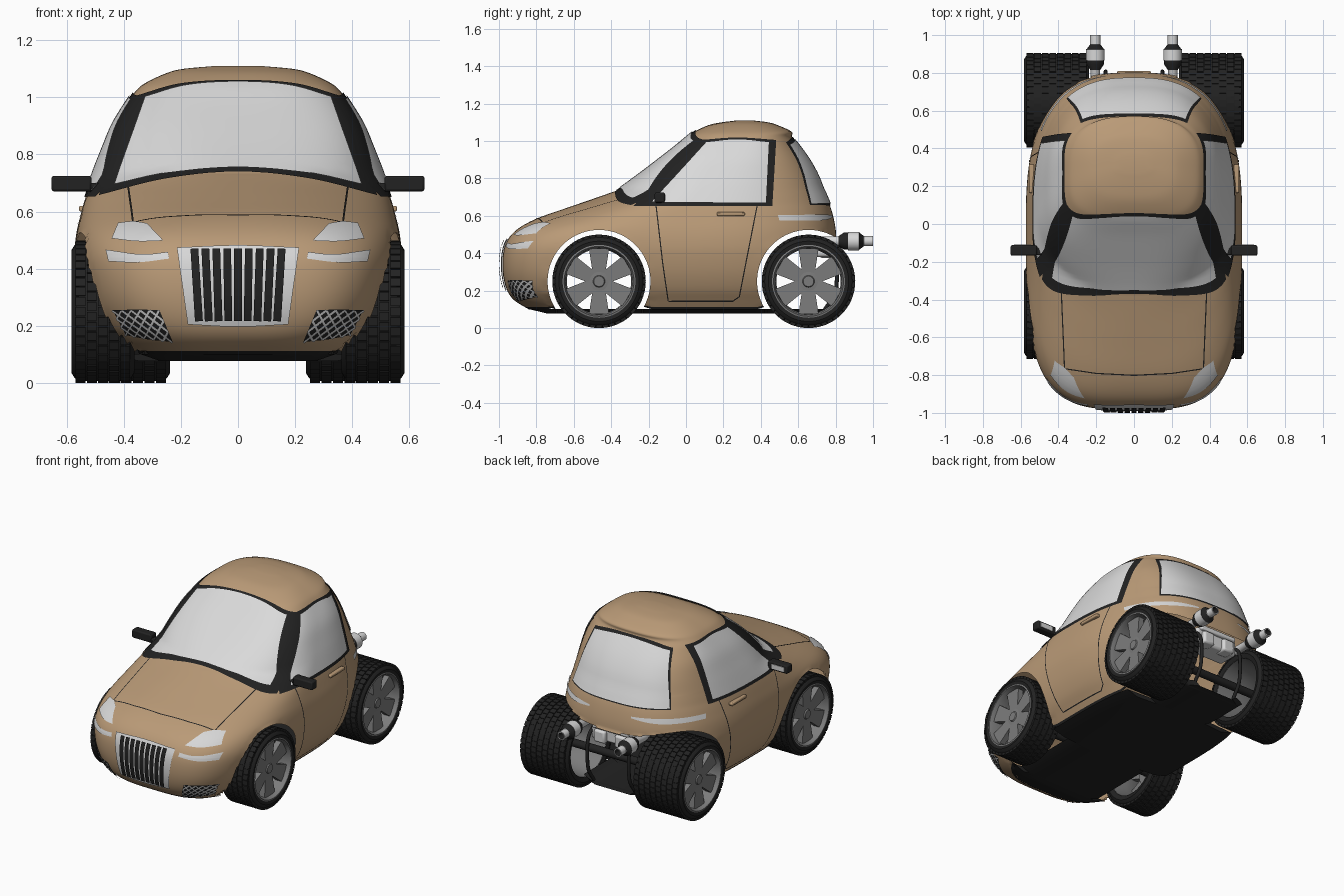
import bpy, bmesh, math
from mathutils import Vector
from mathutils.bvhtree import BVHTree

if "Cube" in bpy.data.objects:
    bpy.data.objects.remove(bpy.data.objects["Cube"])


def material(name, *rgb):
    m = bpy.data.materials.new(name)
    m.diffuse_color = (*rgb, 1)
    m.use_nodes = True
    m.node_tree.nodes["Principled BSDF"].inputs["Base Color"].default_value = m.diffuse_color
    return m


TAN = material("tan paint", .49, .325, .185)
BLACK = material("black trim", .016, .016, .016)
RUBBER = material("tyre rubber", .016, .016, .016)
GLASS = material("pale glass", .70, .70, .70)
SILVER = material("silver", .68, .68, .68)
GREY = material("wheel grey", .20, .20, .20)


def mk(name, verts, faces, mats, face_mats=None, smooth=35, bevel=0):
    me = bpy.data.meshes.new(name)
    me.from_pydata([tuple(v) for v in verts], [], faces)
    for m in mats:
        me.materials.append(m)
    for i, p in enumerate(me.polygons):
        p.use_smooth = smooth > 0
        if face_mats:
            p.material_index = face_mats[i]
    if smooth:
        me.set_sharp_from_angle(angle=math.radians(smooth))
    ob = bpy.data.objects.new(name, me)
    bpy.context.collection.objects.link(ob)
    if bevel:
        b = ob.modifiers.new("bevel", 'BEVEL')
        b.width, b.segments = bevel, 2
    return ob


BOX_FACES = [(0, 1, 3, 2), (4, 6, 7, 5), (0, 4, 5, 1), (2, 3, 7, 6), (0, 2, 6, 4), (1, 5, 7, 3)]


def box(name, c, s, mat, bevel=.006):
    v = [(c[0] + i * s[0] / 2, c[1] + j * s[1] / 2, c[2] + k * s[2] / 2)
         for i in (-1, 1) for j in (-1, 1) for k in (-1, 1)]
    return mk(name, v, BOX_FACES, [mat], bevel=bevel)


def cr(pts, n):
    """n+1 Catmull-Rom samples through the points"""
    out, m = [], len(pts) - 1
    for i in range(n + 1):
        t = i * m / n
        k = min(int(t + 1e-9), m - 1)
        t -= k
        b, c = pts[k], pts[k + 1]
        a = pts[k - 1] if k else [2 * p - q for p, q in zip(b, c)]
        d = pts[k + 2] if k + 2 <= m else [2 * q - p for p, q in zip(b, c)]
        out.append([.5 * (2 * q + (r - p) * t + (2 * p - 5 * q + 4 * r - s) * t * t
                          + (3 * q - p - 3 * r + s) * t ** 3) for p, q, r, s in zip(a, b, c, d)])
    return out


# Body shell: stacked plan rings (height, front y, rear y, half width, front squareness)
RINGS = [(.10, -.84, .78, .44, 3.2), (.15, -.92, .80, .475, 3.4), (.21, -.96, .81, .515, 3.6),
         (.30, -.98, .82, .55, 3.7), (.40, -.978, .815, .57, 3.7), (.47, -.955, .805, .572, 3.6),
         (.53, -.90, .80, .565, 3.3), (.585, -.80, .79, .552, 2.8), (.64, -.645, .775, .537, 2.4),
         (.69, -.50, .755, .52, 2.1), (.725, -.40, .74, .507, 2.1), (.745, -.355, .73, .50, 2.2),
         (.82, -.25, .70, .47, 2.7), (.90, -.145, .655, .437, 3.2), (.97, -.055, .605, .395, 3.6),
         (1.02, .005, .567, .36, 3.6), (1.05, .045, .565, .325, 3.4), (1.085, .12, .49, .25, 3),
         (1.10, .19, .44, .19, 2.6), (1.11, .27, .36, .08, 2.2)]
COLS, verts, faces = 240, [], []
rows = cr(RINGS, 76)
for z, yf, yr, w, nf in rows:
    c = .3 * min(max((z - .66) / .34, 0), 1)
    for i in range(COLS):
        a = 2 * math.pi * i / COLS
        s, k = math.sin(a), math.cos(a)
        n, b = (nf, c - yf) if k > 0 else (2.7, yr - c)
        r = (abs(s) ** n + abs(k) ** n) ** (-1 / n)
        verts.append((w * r * s, c - b * r * k, z))
for j in range(len(rows) - 1):
    for i in range(COLS):
        p, q = j * COLS + i, j * COLS + (i + 1) % COLS
        faces.append((p, q, q + COLS, p + COLS))
faces.append(tuple(range(len(verts) - COLS, len(verts))))
bvh = BVHTree.FromPolygons(verts, faces)
# the lowest band is black sill trim
body = mk("body_shell", verts, faces, [TAN, BLACK], [1 if i < COLS else 0 for i in range(len(faces))], 50)

# Open wheel arches: remove the shell inside each circle and tidy its rim
WHEELS, ARCH = ((-.465, .22), (.655, .345)), .275
bm = bmesh.new()
bm.from_mesh(body.data)
for yc, _ in WHEELS:
    dist = lambda v: math.hypot(v.co.y - yc, v.co.z - .25)
    bmesh.ops.delete(bm, geom=[v for v in bm.verts if dist(v) < ARCH - .01], context='VERTS')
    for v in bm.verts:
        d = dist(v)
        if v.is_boundary and d < ARCH + .03:
            v.co.y = yc + (v.co.y - yc) * ARCH / d
            v.co.z = .25 + (v.co.z - .25) * ARCH / d
bm.to_mesh(body.data)
bm.free()

VIEWS = {'front': (lambda u, v: Vector((u, -3, v)), Vector((0, 1, 0))),
         'back': (lambda u, v: Vector((u, 3, v)), Vector((0, -1, 0))),
         'side': (lambda u, v: Vector((3, u, v)), Vector((-1, 0, 0))),
         'top': (lambda u, v: Vector((u, v, 3)), Vector((0, 0, -1)))}


def patch(name, view, lo, hi, mat, off, nu=28, nv=12, both=False):
    """thin plate between two 2D curves, laid onto the body along a view direction"""
    start, ray = VIEWS[view]
    grid = []
    for p, q in zip(cr(lo, nu), cr(hi, nu)):
        for j in range(nv + 1):
            t = j / nv
            o = start(p[0] + (q[0] - p[0]) * t, p[1] + (q[1] - p[1]) * t)
            loc, nor, _, _ = bvh.ray_cast(o, ray)
            if loc is None:
                loc, nor, _, _ = bvh.find_nearest(o + ray * 2.5)
            grid.append(loc + nor * (off if nor.dot(ray) < 0 else -off))
    quads = [(i * (nv + 1) + j, (i + 1) * (nv + 1) + j, (i + 1) * (nv + 1) + j + 1, i * (nv + 1) + j + 1)
             for i in range(nu) for j in range(nv)]
    m = len(quads) // 2
    a, b, d = [grid[k] for k in (quads[m][0], quads[m][1], quads[m][3])]
    if (b - a).cross(d - a).dot(ray) > 0:
        quads = [f[::-1] for f in quads]
    mk(name, grid, quads, [mat], smooth=60)
    if both:
        mk(name + "_left", [(-v.x, v.y, v.z) for v in grid], [f[::-1] for f in quads], [mat], smooth=60)


def strip(name, view, path, width, mat, off, both=False):
    """narrow line following a 2D path on the body"""
    pts = []
    for a, b in zip(path, path[1:]):
        n = max(1, int(math.dist(a, b) / .02))
        pts += [(a[0] + (b[0] - a[0]) * i / n, a[1] + (b[1] - a[1]) * i / n) for i in range(n)]
    pts.append(path[-1])
    lo, hi = [], []
    for i, p in enumerate(pts):
        a, b = pts[max(i - 1, 0)], pts[min(i + 1, len(pts) - 1)]
        t = Vector((b[0] - a[0], b[1] - a[1])).normalized() * width / 2
        lo.append((p[0] + t.y, p[1] - t.x))
        hi.append((p[0] - t.y, p[1] + t.x))
    patch(name, view, lo, hi, mat, off, len(pts) - 1, 1, both)


def sym(*half):
    """mirror a half curve, given from the centre outwards"""
    return [(-x, z) for x, z in half[:0:-1]] + list(half)


# Windows with black surrounds
patch("windshield_frame", 'front', sym((0, .737), (.25, .713), (.485, .655)), sym((0, 1.058), (.2, 1.046), (.355, 1.003)), BLACK, .004, 48, 24)
patch("windshield", 'front', sym((0, .751), (.24, .731), (.43, .69)), sym((0, 1.05), (.18, 1.038), (.322, .998)), GLASS, .008, 48, 20)
patch("side_window_frame", 'side', [(-.28, .65), (.1, .65), (.46, .65)], [(.055, 1.0), (.27, 1.016), (.48, 1.003)], BLACK, .005, both=True)
patch("side_window", 'side', [(-.18, .67), (.12, .67), (.425, .67)], [(.11, .988), (.27, 1.004), (.44, .99)], GLASS, .009, both=True)
patch("rear_window_frame", 'back', sym((0, .655), (.18, .655), (.355, .657)), sym((0, 1.022), (.15, 1.015), (.28, .992)), BLACK, .004)
patch("rear_window", 'back', sym((0, .662), (.18, .662), (.347, .664)), sym((0, 1.005), (.14, .998), (.27, .978)), GLASS, .009)

# Lamps
patch("headlight", 'front', [(.26, .495), (.35, .493), (.44, .503)], [(.318, .555), (.365, .562), (.418, .557)], SILVER, .005, both=True)
patch("lower_lamp", 'front', [(.24, .434), (.35, .421), (.45, .425)], [(.245, .456), (.34, .449), (.46, .465)], SILVER, .005, both=True)
patch("tail_lamp", 'back', [(.15, .592), (.3, .576), (.49, .574)], [(.15, .602), (.3, .606), (.485, .603)], SILVER, .005, both=True)

# Panel seams
strip("door_seam", 'side', [(-.16, .655), (-.125, .35), (-.095, .145), (.25, .145), (.285, .17), (.32, .35), (.38, .655)], .006, BLACK, .003, True)
strip("hood_seam", 'top', [(-.385, -.33), (-.367, -.765), (-.2, -.79), (0, -.8), (.2, -.79), (.367, -.765), (.385, -.33)], .006, BLACK, .003)

# Front grille with slats, and lower mesh intakes
patch("grille_frame", 'front', [(-.175, .208), (0, .2), (.175, .208)], [(-.213, .47), (0, .478), (.213, .47)], SILVER, .008)
for i in range(-4, 5):
    strip("grille_slat", 'front', [(i * .034, .222), (i * .038, .462)], .027, BLACK, .018)
patch("intake", 'front', [(.228, .147), (.31, .155), (.39, .17)], [(.274, .256), (.355, .258), (.435, .256)], BLACK, .004, both=True)


def intake_point(u, v):
    a, b = (.228 + .162 * u, .147 + .023 * u), (.274 + .161 * u, .256)
    return (a[0] + (b[0] - a[0]) * v, a[1] + (b[1] - a[1]) * v)


for i in range(-2, 5):
    for flip in (0, 1):
        u0, u1 = i / 5, (i + 3) / 5
        t0, t1 = max(0, -u0 / (u1 - u0)), min(1, (1 - u0) / (u1 - u0))
        ends = [intake_point(u0 + (u1 - u0) * t, 1 - t if flip else t) for t in (t0, t1)]
        strip("intake_mesh", 'front', ends, .007, SILVER, .008, True)

# Black floor pan, narrowed beside the wheels and rising to the front lip
fv, ff = [], []
for i in range(161):
    y = -.838 + 1.6 * i / 160
    n, b = (3.2, .84) if y < 0 else (2.7, .78)
    hw = .44 * max(0, 1 - (abs(y) / b) ** n) ** (1 / n)
    if abs(y + .465) < .23:
        hw = min(hw, .30)
    if abs(y - .655) < .225:
        hw = min(hw, .235)
    low = .101 - .024 * min(1, (y + .838) / .1)
    fv += [(-hw, y, .101), (-hw * .8, y, low), (hw * .8, y, low), (hw, y, .101)]
    if i:
        ff += [(4 * i - 4 + k, 4 * i + k, 4 * i + k + 1, 4 * i - 3 + k) for k in range(3)]
mk("floor_pan", fv, ff, [BLACK])


def lathe(name, prof, loc, axis, mats, seg_mats=None, n=48):
    v, f, fm = [], [], []
    for r, a in prof:
        for i in range(n):
            t = 2 * math.pi * i / n
            p = (a, r * math.cos(t), r * math.sin(t)) if axis == 'x' else (r * math.sin(t), a, r * math.cos(t))
            v.append([p[k] + loc[k] for k in range(3)])
    for j in range(len(prof) - 1):
        for i in range(n):
            f.append((j * n + i, j * n + n + i, j * n + n + (i + 1) % n, j * n + (i + 1) % n))
            fm.append(seg_mats[j] if seg_mats else 0)
    return mk(name, v, f, mats, fm)


# Wheels: tyre, tread blocks, rim barrel, six spokes, hub
for yc, width in WHEELS:
    for s in (1, -1):
        at, xo, xi = (0, yc, .25), s * .583, s * (.583 - width)
        lathe("tyre", [(.185, xi + s * .01), (.215, xi), (.232, xi + s * .01), (.244, xi + s * .03), (.244, xo - s * .03),
                       (.232, xo - s * .01), (.215, xo), (.19, xo - s * .005)], at, 'x', [RUBBER])
        lathe("rim", [(.195, xo - s * .004), (.187, xo - s * .002), (.178, xo - s * .03), (.172, (xo + xi) / 2), (.187, xi + s * .008)], at, 'x', [GREY])
        lathe("hub", [(0, xo - s * .025), (.028, xo - s * .025), (.032, xo - s * .032), (.075, xo - s * .036), (.075, xo - s * .09), (0, xo - s * .09)], at, 'x', [GREY], n=24)
        v, f = [], []
        nrow, count = round(width / .045), 44
        for k in range(nrow):
            x0 = xi + s * (.012 + (width - .024) * (k + .06) / nrow)
            x1 = xi + s * (.012 + (width - .024) * (k + .94) / nrow)
            for i in range(count):
                t = 2 * math.pi * (i + .5 * (k % 2)) / count
                f += [tuple(len(v) + q for q in face) for face in BOX_FACES]
                v += [(x, yc + r * math.cos(t + d), .25 + r * math.sin(t + d))
                      for x in (x0, x1) for r in (.225, .25) for d in (-.062, .062)]
        mk("tyre_tread", v, f, [RUBBER], smooth=0)
        v, f = [], []
        for i in range(6):
            t = math.pi / 2 + i * math.pi / 3
            f += [tuple(len(v) + q for q in face) for face in BOX_FACES]
            for x0, x1, r, h in ((-.035, -.075, .02, .03), (-.028, -.065, .176, .054)):
                v += [(xo + s * x, yc + r * math.cos(t) - w * math.sin(t), .25 + r * math.sin(t) + w * math.cos(t))
                      for x in (x0, x1) for w in (-h, h)]
        mk("wheel_spokes", v, f, [GREY], smooth=0)
    lathe("axle", [(.025, -.52), (.025, .52)], (0, yc, .25), 'x', [BLACK], n=16)

for s in (1, -1):
    # Door mirrors and handles
    box("door_mirror", (s * .583, -.14, .698), (.14, .055, .054), BLACK, .008)
    box("mirror_glass", (s * .59, -.1105, .698), (.09, .004, .03), SILVER, 0)
    box("mirror_stalk", (s * .495, -.145, .685), (.07, .04, .03), BLACK)
    box("door_handle", (s * .543, .24, .61), (.028, .15, .02), TAN)
    # Exhausts with silver drums and black collars
    lathe("exhaust", [(.026, .70), (.026, .815), (.046, .845), (.046, .865), (.05, .866), (.05, .925), (.044, .928), (.028, .95),
                      (.027, .951), (.027, 1.0), (.02, 1.0), (.02, .95), (0, .95)], (s * .205, 0, .465), 'y',
          [SILVER, BLACK], [0, 1, 1, 1, 0, 1, 1, 0, 0, 0, 1, 1], 28)
    # Black tube frame behind the engine
    cu = bpy.data.curves.new("frame_tube", 'CURVE')
    cu.dimensions, cu.bevel_depth, cu.bevel_resolution = '3D', .011, 2
    path = cr([(s * .15, .74, .45), (s * .15, .80, .38), (s * .15, .80, .2), (s * .15, .74, .095)], 16)
    sp = cu.splines.new('POLY')
    sp.points.add(len(path) - 1)
    for p, co in zip(sp.points, path):
        p.co = (*co, 1)
    cu.materials.append(BLACK)
    bpy.context.collection.objects.link(bpy.data.objects.new("frame_tube", cu))
    box("engine_cylinder", (s * .075, .755, .415), (.08, .08, .08), SILVER, .012)

# Exposed rear engine
box("engine_block", (0, .70, .43), (.30, .14, .10), SILVER, .015)
box("engine_cover", (0, .765, .475), (.26, .05, .03), SILVER, .008)
